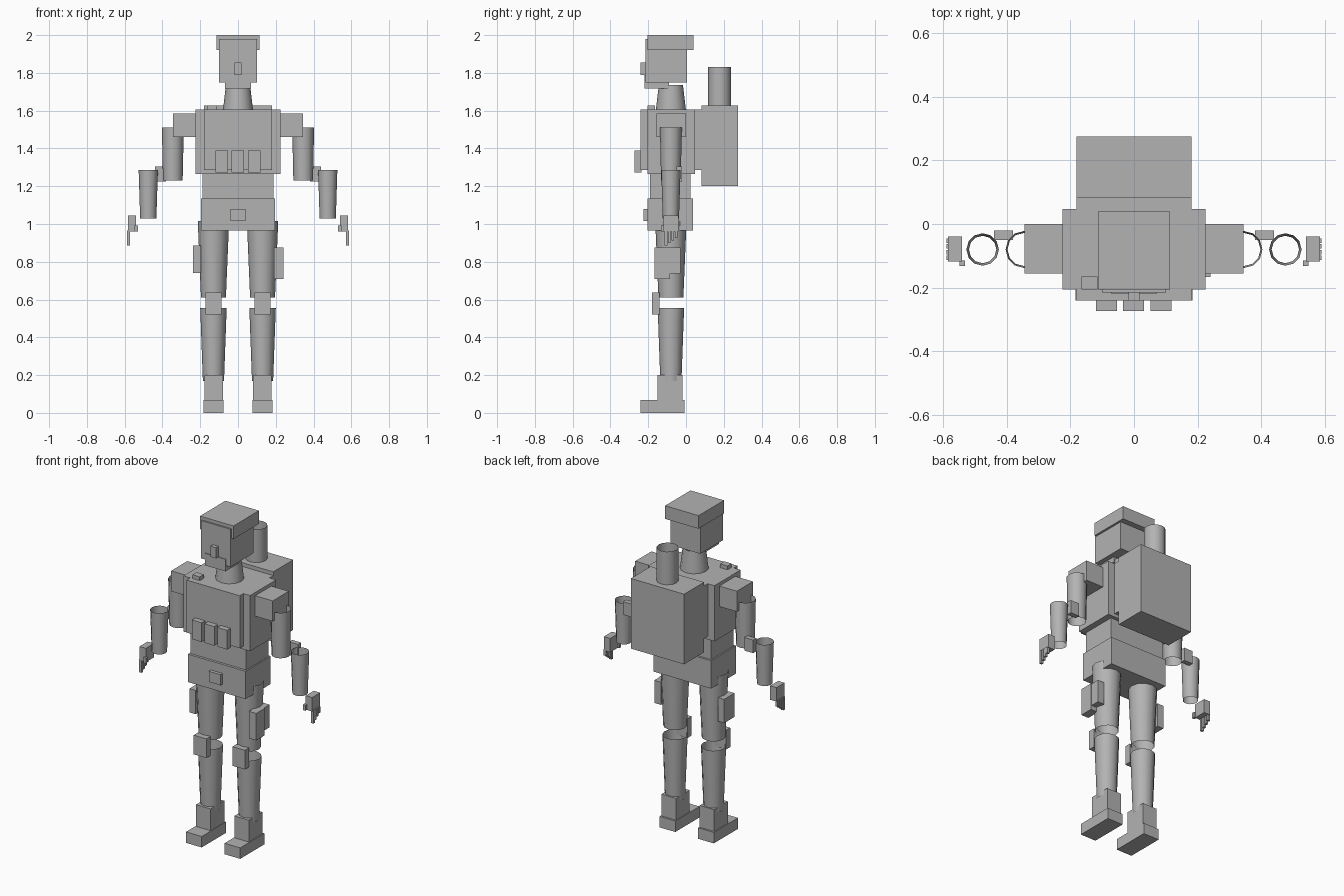
import bpy, bmesh, math

grey = bpy.data.materials.new("plain_grey")
grey.diffuse_color = (0.45, 0.45, 0.45, 1)


def finish(name, bm):
    mesh = bpy.data.meshes.new(name)
    bm.to_mesh(mesh)
    bm.free()
    mesh.materials.append(grey)
    obj = bpy.data.objects.new(name, mesh)
    bpy.context.collection.objects.link(obj)
    return obj


def box(name, x, y, z):
    """Box from (min, max) ranges on each axis."""
    bm = bmesh.new()
    bmesh.ops.create_cube(bm, size=1)
    for v in bm.verts:
        v.co = [sum(r) / 2 + c * (r[1] - r[0]) for r, c in zip((x, y, z), v.co)]
    return finish(name, bm)


def tube(name, cx, cy, z, r_low, r_high, sides=12):
    """Open-ended tapered tube."""
    bm = bmesh.new()
    bmesh.ops.create_cone(bm, cap_ends=False, segments=sides, radius1=r_low,
                          radius2=r_high, depth=z[1] - z[0])
    bmesh.ops.translate(bm, verts=bm.verts, vec=(cx, cy, sum(z) / 2))
    for f in bm.faces:
        f.smooth = True
    return finish(name, bm)


def side_box(name, s, x, y, z):
    return box(name, tuple(sorted((s * x[0], s * x[1]))), y, z)


CY = -0.08  # body centre line

# head
box("helmet", (-0.113, 0.113), (-0.205, 0.04), (1.92, 2.0))
box("head", (-0.1, 0.1), (-0.215, 0.005), (1.75, 1.98))
box("jaw", (-0.07, 0.07), (-0.22, -0.09), (1.717, 1.79))
box("nose", (-0.018, 0.018), (-0.24, -0.21), (1.79, 1.855))
tube("neck", 0, CY, (1.6, 1.735), 0.08, 0.064)

# torso
box("torso", (-0.225, 0.225), (-0.205, 0.047), (1.265, 1.605))
box("chest_plate", (-0.18, 0.18), (-0.24, -0.2), (1.285, 1.605))
box("back_plate", (-0.18, 0.18), (0.04, 0.085), (1.285, 1.605))
box("shoulder_radio", (-0.165, -0.115), (-0.205, -0.165), (1.6, 1.628))
for x in (-0.087, -0.002, 0.085):
    box("chest_pouch", (x - 0.033, x + 0.033), (-0.273, -0.235), (1.273, 1.39))
box("abdomen", (-0.187, 0.187), (-0.19, 0.025), (1.12, 1.27))
box("pelvis", (-0.195, 0.195), (-0.205, 0.037), (0.965, 1.135))
box("belt_buckle", (-0.04, 0.04), (-0.225, -0.2), (1.015, 1.08))

# backpack
box("backpack", (-0.18, 0.18), (0.083, 0.275), (1.2, 1.628))
tube("canister", 0, 0.178, (1.62, 1.83), 0.061, 0.061)

for s in (-1, 1):
    # arm
    side_box("shoulder", s, (0.2, 0.343), (-0.155, 0), (1.46, 1.585))
    tube("upper_arm", s * 0.345, CY, (1.23, 1.51), 0.052, 0.058)
    side_box("elbow_pad", s, (0.38, 0.44), (-0.05, -0.02), (1.225, 1.305))
    tube("forearm", s * 0.475, CY, (1.03, 1.285), 0.043, 0.051)
    side_box("hand", s, (0.54, 0.583), (-0.118, -0.04), (0.96, 1.045))
    side_box("thumb", s, (0.53, 0.547), (-0.132, -0.114), (0.96, 0.993))
    for i in range(4):
        y = -0.106 + i * 0.018
        side_box("finger", s, (0.572, 0.588), (y - 0.007, y + 0.007),
                 (0.885 + i * 0.014, 0.965))

    # leg
    tube("thigh", s * 0.13, CY, (0.61, 1.015), 0.066, 0.083)
    side_box("knee_pad", s, (0.088, 0.173), (-0.18, -0.14), (0.52, 0.637))
    tube("shin", s * 0.13, CY, (0.17, 0.555), 0.056, 0.07)
    side_box("boot", s, (0.08, 0.178), (-0.15, -0.018), (0.06, 0.2))
    side_box("foot", s, (0.077, 0.183), (-0.24, -0.007), (0, 0.067))

# thigh gear
box("holster", (0.19, 0.24), (-0.167, -0.085), (0.71, 0.875))
box("holster_flap", (0.19, 0.235), (-0.09, -0.03), (0.737, 0.875))
box("thigh_pouch", (-0.237, -0.195), (-0.13, -0.03), (0.74, 0.885))
